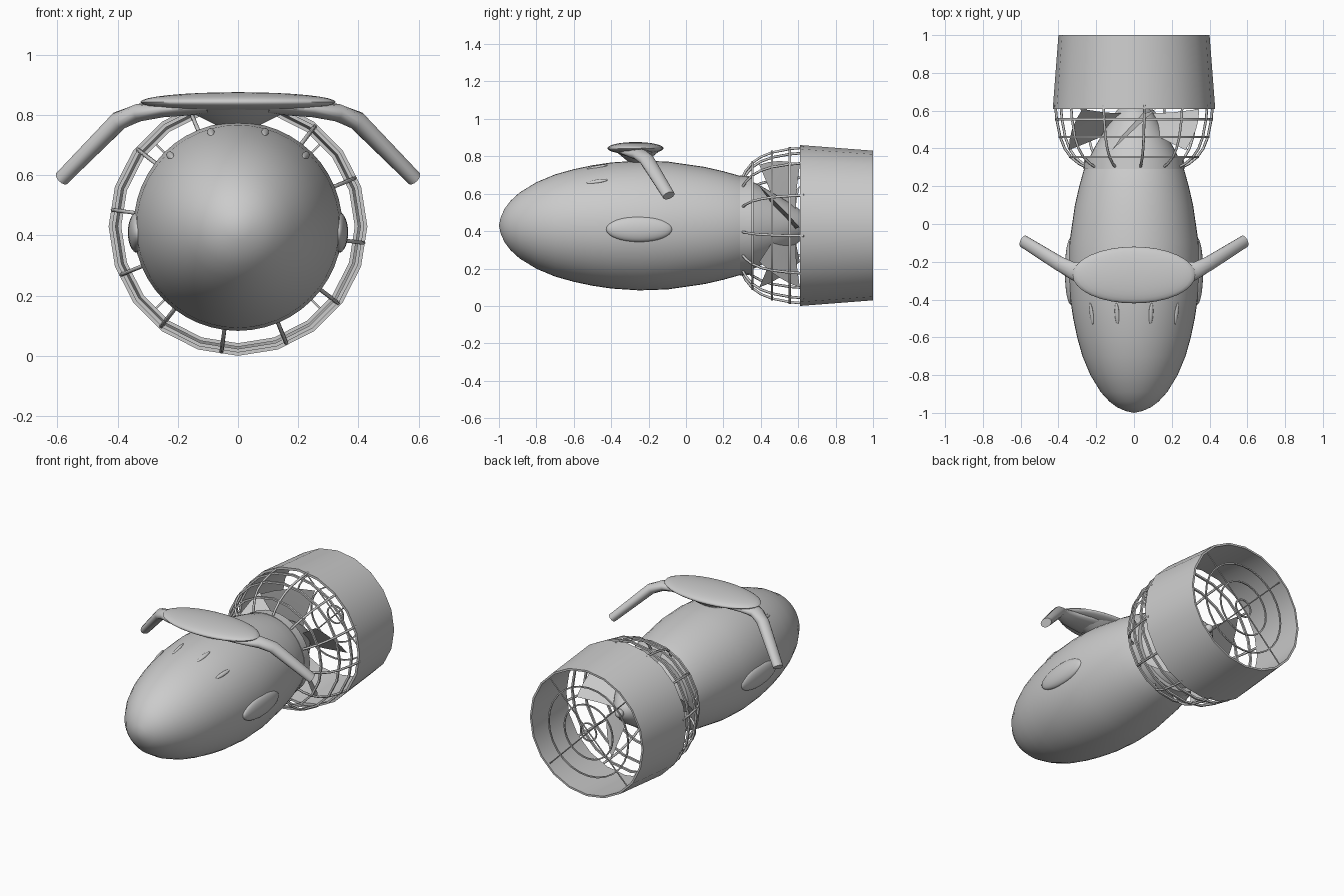
import bpy, bmesh, math
from mathutils import Vector, Matrix

if "Cube" in bpy.data.objects:
    bpy.data.objects.remove(bpy.data.objects["Cube"])

CZ = 0.43  # height of the long axis


def finish(name, bm, smooth=True, angle=40):
    bmesh.ops.recalc_face_normals(bm, faces=bm.faces)
    me = bpy.data.meshes.new(name)
    bm.to_mesh(me)
    bm.free()
    ob = bpy.data.objects.new(name, me)
    bpy.context.collection.objects.link(ob)
    if smooth:
        bpy.ops.object.select_all(action='DESELECT')
        ob.select_set(True)
        bpy.context.view_layer.objects.active = ob
        bpy.ops.object.shade_smooth_by_angle(angle=math.radians(angle))
    return ob


def lathe(name, profile, n, closed=False):
    """Spin (y, radius) points about the long axis."""
    bm = bmesh.new()
    rings = []
    for y, r in profile:
        if r == 0:
            rings.append([bm.verts.new((0, y, CZ))] * n)
        else:
            rings.append([bm.verts.new((r * math.sin(2 * math.pi * i / n), y,
                                        CZ - r * math.cos(2 * math.pi * i / n))) for i in range(n)])
    pairs = list(zip(rings, rings[1:]))
    if closed:
        pairs.append((rings[-1], rings[0]))
    for a, b in pairs:
        for i in range(n):
            j = (i + 1) % n
            bm.faces.new(list(dict.fromkeys((a[i], a[j], b[j], b[i]))))
    return finish(name, bm)


def hoop(name, y, r, t=0.006, n=20):
    return lathe(name, [(y - t, r - t), (y + t, r - t), (y + t, r + t), (y - t, r + t)], n, True)


def rod(name, pts, t):
    cu = bpy.data.curves.new(name, 'CURVE')
    cu.dimensions = '3D'
    cu.bevel_depth = t
    cu.bevel_resolution = 1
    cu.use_fill_caps = True
    sp = cu.splines.new('POLY')
    sp.points.add(len(pts) - 1)
    for p, c in zip(sp.points, pts):
        p.co = (*c, 1)
    ob = bpy.data.objects.new(name, cu)
    bpy.context.collection.objects.link(ob)


def ellipsoid(name, loc, size, rot=Matrix.Identity(4)):
    bm = bmesh.new()
    bmesh.ops.create_uvsphere(bm, u_segments=32, v_segments=16, radius=1)
    bm.transform(Matrix.Translation(loc) @ rot @ Matrix.Diagonal((*size, 1)))
    return finish(name, bm, angle=60)


def polar(r, a, y):
    return (r * math.cos(a), y, CZ + r * math.sin(a))


# Teardrop body, collar and tail tip
lathe("body", [(-1, 0), (-0.99, 0.045), (-0.97, 0.09), (-0.94, 0.13), (-0.89, 0.176), (-0.8, 0.231),
               (-0.7, 0.273), (-0.6, 0.301), (-0.5, 0.322), (-0.4, 0.337), (-0.25, 0.347), (-0.1, 0.342),
               (0.1, 0.313), (0.2, 0.29), (0.3, 0.262), (0.4, 0.212), (0.5, 0.154), (0.6, 0.092),
               (0.65, 0.045), (0.67, 0)], 48)
lathe("collar", [(0.29, 0.255), (0.29, 0.268), (0.35, 0.262), (0.35, 0.225)], 32)
ellipsoid("tail_tip", (0, 0.67, CZ), (0.026, 0.026, 0.026))

# Rear duct with a thin wall
lathe("duct", [(0.61, 0.43), (1.0, 0.4), (1.0, 0.388), (0.61, 0.415)], 20, True)

# Cage hoops and ribs between body and duct
for i, (y, r) in enumerate([(0.355, 0.338), (0.46, 0.394), (0.555, 0.413)]):
    hoop(f"cage_hoop_{i}", y, r)
for i in range(12):
    a = math.radians(22.5 + 30 * i)
    rod(f"cage_rib_{i}", [polar(r, a, y) for y, r in
        [(0.3, 0.255), (0.32, 0.295), (0.355, 0.338), (0.4, 0.37), (0.46, 0.394), (0.555, 0.413), (0.63, 0.42)]],
        0.007)

# Rear grille
for i, r in enumerate((0.055, 0.17, 0.28)):
    hoop(f"grille_ring_{i}", 0.98, r, 0.004, 28)
for i in range(2):
    a = math.radians(45 + 90 * i)
    rod(f"grille_spoke_{i}", [polar(0.392, a, 0.98), polar(0.392, a + math.pi, 0.98)], 0.004)

# Propeller: pitched blades that widen outward
for i in range(5):
    bm = bmesh.new()
    grid = []
    for r, w, y in [(0.06, 0.05, 0.55), (0.2, 0.1, 0.52), (0.345, 0.155, 0.5)]:
        row = []
        for t in (-1, -0.5, 0, 0.5, 1):
            dx = t * w * 0.75
            row.append(bm.verts.new((dx, y + t * w * 0.7, math.sqrt(max(r * r - dx * dx, 0.0)))))
        grid.append(row)
    for a, b in zip(grid, grid[1:]):
        for k in range(4):
            bm.faces.new((a[k], a[k + 1], b[k + 1], b[k]))
    bmesh.ops.solidify(bm, geom=bm.faces[:], thickness=0.008)
    bm.transform(Matrix.Translation((0, 0, CZ)) @ Matrix.Rotation(math.radians(72 * i), 4, 'Y'))
    finish(f"propeller_blade_{i}", bm)

# Top crossbar pod and its pedestal
ellipsoid("top_pod", (0, -0.27, 0.843), (0.325, 0.15, 0.033))
bm = bmesh.new()
bmesh.ops.create_cone(bm, cap_ends=True, segments=32, radius1=0.06, radius2=0.2, depth=0.07)
bm.transform(Matrix.Translation((0, -0.26, 0.795)) @ Matrix.Diagonal((1, 0.6, 1, 1)))
finish("pod_pedestal", bm)

# Drooping arms, side bumps and brow slots, on both sides
for s, side in ((1, "right"), (-1, "left")):
    path = [(0.1, -0.27, 0.825), (0.25, -0.265, 0.818), (0.33, -0.245, 0.808), (0.395, -0.21, 0.782), (0.585, -0.092, 0.59)]
    halves = [(0.1, 0.022), (0.07, 0.026), (0.045, 0.03), (0.04, 0.032), (0.034, 0.026)]
    bm = bmesh.new()
    rings = []
    for k, (p, (hw, ht)) in enumerate(zip(path, halves)):
        d = (Vector(path[min(k + 1, 4)]) - Vector(path[max(k - 1, 0)])).normalized()
        u = (Vector((0, 1, 0)) - d * d.y).normalized()
        v = d.cross(u)
        ring = []
        for q in range(14):
            a = 2 * math.pi * q / 14
            c = Vector(p) + u * hw * math.cos(a) + v * ht * math.sin(a)
            ring.append(bm.verts.new((s * c.x, c.y, c.z)))
        rings.append(ring)
    for a, b in zip(rings, rings[1:]):
        for q in range(14):
            bm.faces.new((a[q], a[(q + 1) % 14], b[(q + 1) % 14], b[q]))
    bm.faces.new(rings[0])
    bm.faces.new(rings[-1])
    finish(f"arm_{side}", bm, angle=50)

    ellipsoid(f"side_bump_{side}", (s * 0.334, -0.25, 0.41), (0.032, 0.177, 0.068))
    for j, x in enumerate((0.09, 0.225)):
        a = math.asin(x / 0.327)
        rot = Matrix.Rotation(s * a, 4, 'Y') @ Matrix.Rotation(0.2, 4, 'X')
        ellipsoid(f"brow_slot_{side}_{j}", (s * x, -0.475, CZ + 0.325 * math.cos(a)), (0.012, 0.058, 0.008), rot)
